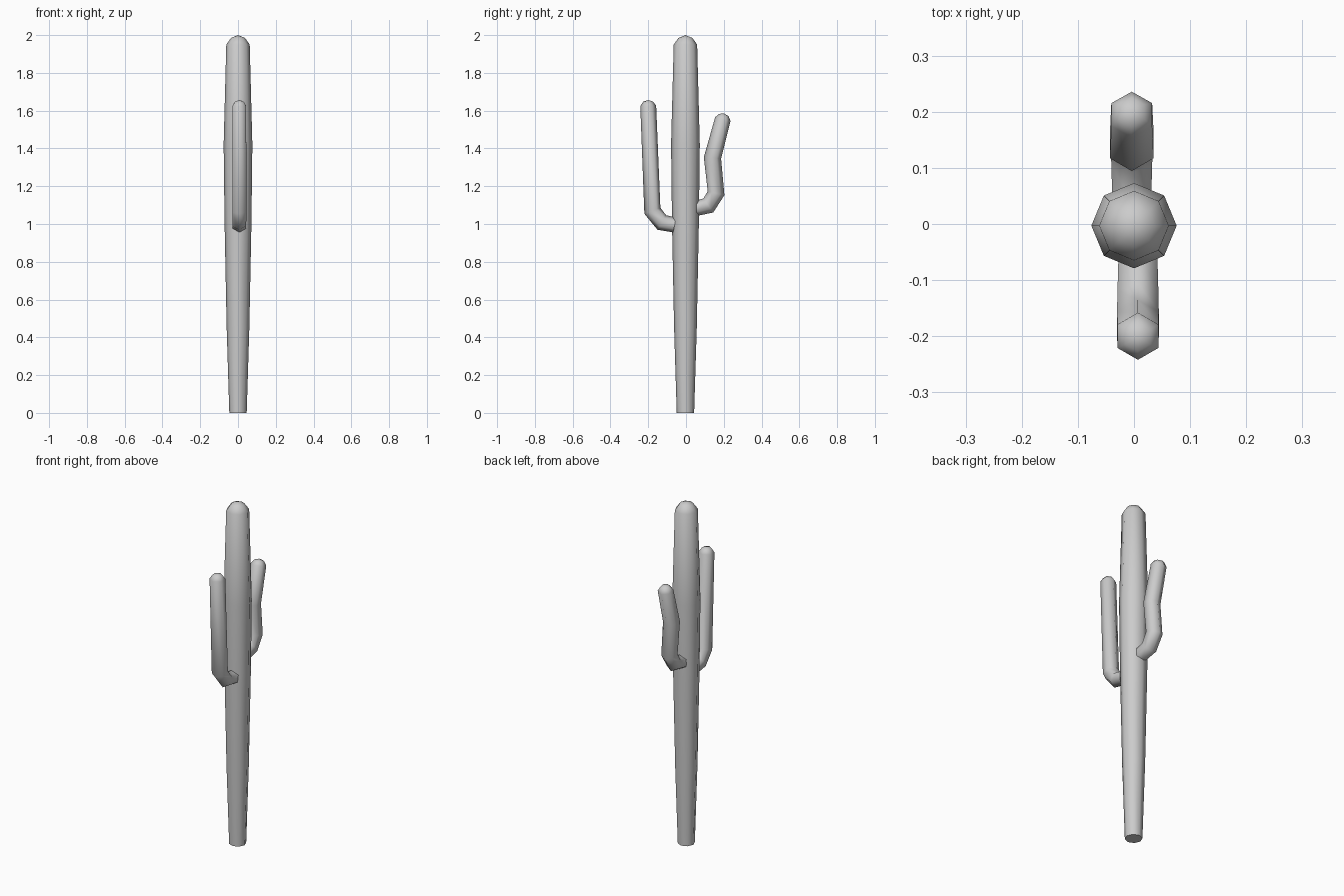
import bpy, bmesh, math
from mathutils import Vector

if "Cube" in bpy.data.objects:
    bpy.data.objects.remove(bpy.data.objects["Cube"])


def tube(name, path, sides, x=0.0, cap_base=True):
    """Sweep a polygon along (y, z, radius) points with mitred bends and a pointed tip."""
    pts = [Vector((x, y, z)) for y, z, r in path]
    bm = bmesh.new()
    rings = []
    last = len(path) - 1
    for i in range(last):                       # the last point is the apex
        out = (pts[i + 1] - pts[i]).normalized()
        inn = (pts[i] - pts[i - 1]).normalized() if i else out
        tangent = (inn + out).normalized()
        normal = tangent.cross(Vector((1, 0, 0)))
        mitre = 1 / max(tangent.dot(out), 0.7)
        r = path[i][2]
        ring = []
        for k in range(sides):
            a = 2 * math.pi * k / sides
            ring.append(bm.verts.new(pts[i] + normal * (r * mitre * math.cos(a))
                                     + Vector((r * math.sin(a), 0, 0))))
        rings.append(ring)
    for a, b in zip(rings, rings[1:]):
        for k in range(sides):
            n = (k + 1) % sides
            bm.faces.new((a[k], a[n], b[n], b[k]))
    tip = bm.verts.new(pts[last])
    for k in range(sides):
        bm.faces.new((rings[-1][k], rings[-1][(k + 1) % sides], tip))
    if cap_base:
        bm.faces.new(rings[0])
    bmesh.ops.recalc_face_normals(bm, faces=bm.faces)
    mesh = bpy.data.meshes.new(name)
    bm.to_mesh(mesh)
    bm.free()
    obj = bpy.data.objects.new(name, mesh)
    bpy.context.collection.objects.link(obj)
    bpy.ops.object.select_all(action='DESELECT')
    obj.select_set(True)
    bpy.context.view_layer.objects.active = obj
    bpy.ops.object.shade_smooth_by_angle(angle=math.radians(62))
    return obj


# Octagonal trunk, swelling to the middle and domed at the top
tube("trunk", [(-0.003, 0, 0.046), (-0.003, 0.45, 0.060), (-0.003, 1.0, 0.071),
               (-0.003, 1.42, 0.076), (-0.003, 1.95, 0.062),
               (-0.003, 1.985, 0.037), (-0.003, 2.0, 0)], 8)

# Front arm: short elbow, then nearly upright
tube("front_arm", [(-0.06, 0.995, 0.040), (-0.128, 1.008, 0.042), (-0.178, 1.07, 0.043),
                   (-0.20, 1.625, 0.042), (-0.201, 1.648, 0.026), (-0.201, 1.656, 0)],
     6, x=0.007)

# Back arm: elbow, kink inwards, then leaning out
tube("back_arm", [(0.05, 1.082, 0.040), (0.118, 1.098, 0.042), (0.159, 1.163, 0.043),
                  (0.14, 1.35, 0.045), (0.195, 1.555, 0.042), (0.200, 1.577, 0.026),
                  (0.202, 1.585, 0)],
     6, x=-0.004)
